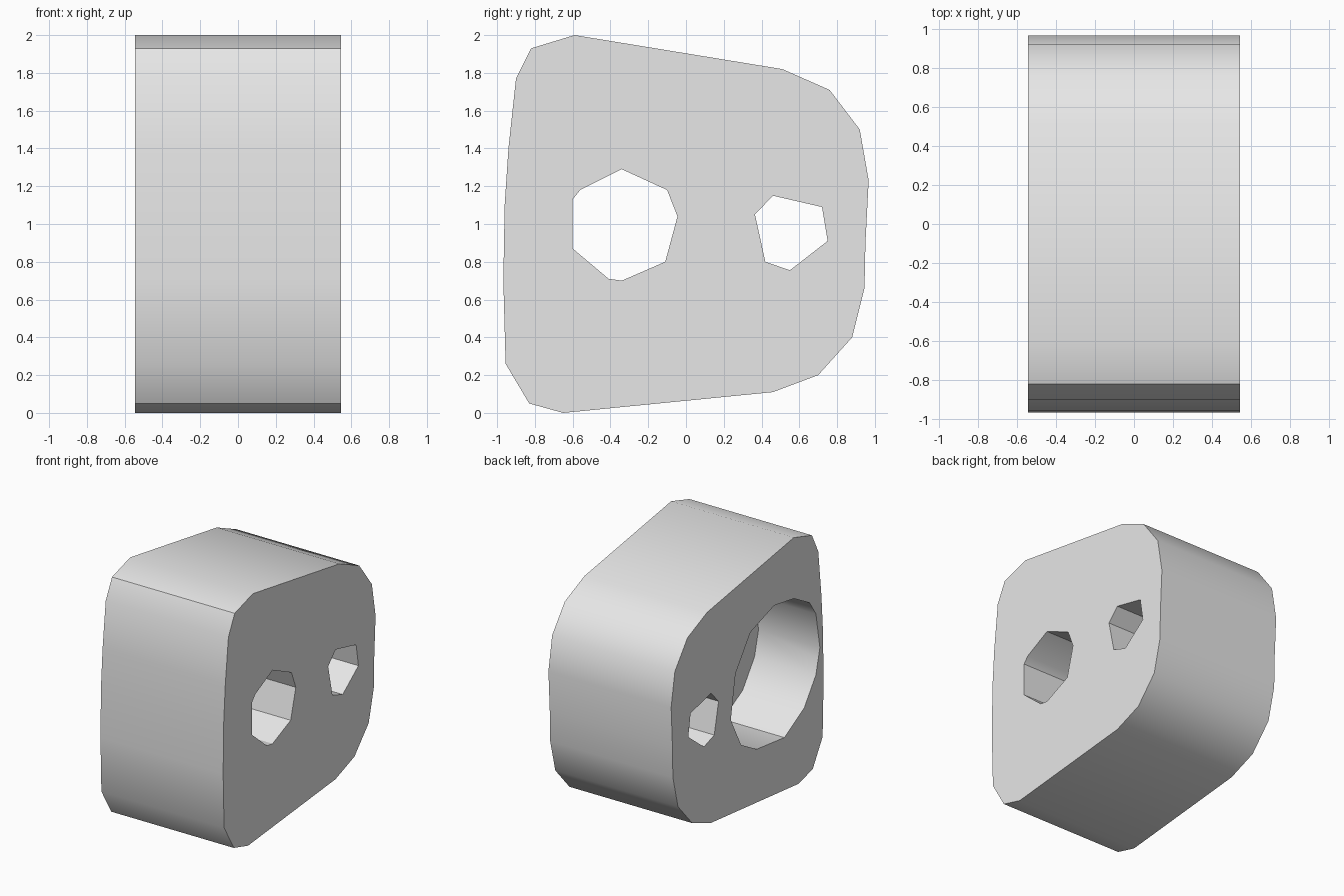
import bpy
import bmesh
from math import radians

cube = bpy.data.objects.get("Cube")
if cube:
    bpy.data.objects.remove(cube, do_unlink=True)

HALF = 0.545

grey = bpy.data.materials.new("light grey")
grey.use_nodes = True
grey.diffuse_color = (0.8, 0.8, 0.8, 1)
grey.node_tree.nodes["Principled BSDF"].inputs["Base Color"].default_value = (0.8, 0.8, 0.8, 1)


def prism(name, profile, x0, x1):
    """Extrude a (y, z) profile along x."""
    bm = bmesh.new()
    face = bm.faces.new([bm.verts.new((x0, y, z)) for y, z in profile])
    ext = bmesh.ops.extrude_face_region(bm, geom=[face])
    moved = [v for v in ext["geom"] if isinstance(v, bmesh.types.BMVert)]
    bmesh.ops.translate(bm, verts=moved, vec=(x1 - x0, 0, 0))
    bmesh.ops.recalc_face_normals(bm, faces=bm.faces)
    mesh = bpy.data.meshes.new(name)
    bm.to_mesh(mesh)
    bm.free()
    mesh.materials.append(grey)
    obj = bpy.data.objects.new(name, mesh)
    bpy.context.collection.objects.link(obj)
    return obj


# Outer tapered block with rounded corners
outline = [(-.59, 2), (.51, 1.82), (.76, 1.71), (.92, 1.5), (.967, 1.23),
           (.95, .9), (.945, .66), (.88, .4), (.7, .2), (.46, .11),
           (-.65, 0), (-.83, .05), (-.955, .26), (-.967, .7),
           (-.96, 1.1), (-.94, 1.4), (-.9, 1.77), (-.82, 1.93)]
# Front through hole, its wide bore on the -x side, and the rear through hole
front_hole = [(-.34, 1.29), (-.1, 1.18), (-.045, 1.04), (-.11, .8),
              (-.34, .7), (-.41, .71), (-.6, .87), (-.6, 1.13), (-.56, 1.18)]
wide_bore = [(-.59, 1.51), (-.79, 1.4), (-.87, 1.28), (-.92, .99),
             (-.87, .79), (-.72, .58), (-.47, .44), (-.12, .48), (.08, .59),
             (.21, .84), (.15, 1.19), (-.04, 1.45), (-.34, 1.55)]
rear_hole = [(.46, 1.15), (.72, 1.09), (.75, .91), (.55, .755),
             (.42, .8), (.365, 1.05)]

block = prism("block", outline, -HALF, HALF)
cutters = [prism("wide_bore_cutter", wide_bore, -1, 0),
           prism("front_hole_cutter", front_hole, -.2, 1),
           prism("rear_hole_cutter", rear_hole, -1, 1)]

bpy.ops.object.select_all(action="DESELECT")
bpy.context.view_layer.objects.active = block
block.select_set(True)
for cutter in cutters:
    cutter.hide_render = True
    mod = block.modifiers.new(cutter.name, "BOOLEAN")
    mod.operation = "DIFFERENCE"
    mod.solver = "EXACT"
    mod.object = cutter
    bpy.ops.object.modifier_apply(modifier=mod.name)
    bpy.data.objects.remove(cutter, do_unlink=True)

bpy.ops.object.shade_smooth_by_angle(angle=radians(30))
